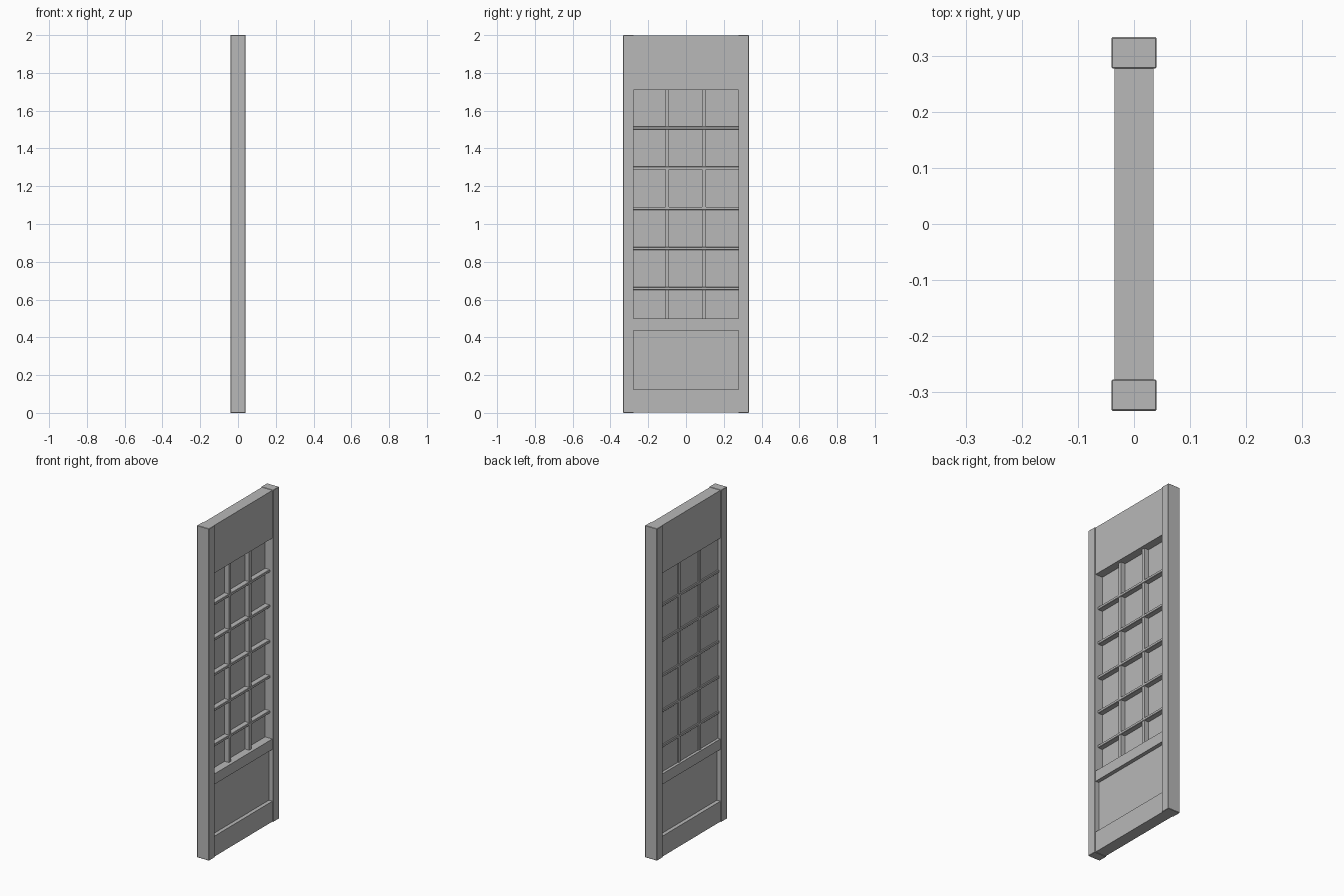
import bpy

cube = bpy.data.objects.get("Cube")
if cube:
    bpy.data.objects.remove(cube, do_unlink=True)

grey = bpy.data.materials.new("plain grey")
grey.use_nodes = True
colour = (0.48, 0.48, 0.48, 1)
grey.diffuse_color = colour
grey.node_tree.nodes["Principled BSDF"].inputs["Base Color"].default_value = colour


def box(name, x, y, z, bevel=0.0):
    """Box from (low, high) ranges on each axis, with an optional softened edge."""
    bpy.ops.mesh.primitive_cube_add(
        size=1, location=[sum(r) / 2 for r in (x, y, z)])
    ob = bpy.context.object
    ob.name = name
    ob.scale = [r[1] - r[0] for r in (x, y, z)]
    bpy.ops.object.transform_apply(location=False, rotation=False, scale=True)
    ob.data.materials.append(grey)
    if bevel:
        mod = ob.modifiers.new("soft edge", "BEVEL")
        mod.width = bevel
        mod.segments = 1
    return ob


STILE, RAIL = (-0.04, 0.04), (-0.035, 0.035)
INNER, OUTER = 0.277, 0.333
SPAN = (-INNER - 0.004, INNER + 0.004)
TOP_RAIL, LOCK_RAIL, KICK_RAIL = (1.71, 1.998), (0.5, 0.437), (0.002, 0.125)
LOCK_RAIL = LOCK_RAIL[::-1]

# Upright stiles on both sides
box("stile_back", STILE, (INNER, OUTER), (0, 2), 0.002)
box("stile_front", STILE, (-OUTER, -INNER), (0, 2), 0.002)

# Cross rails
box("top_rail", RAIL, SPAN, TOP_RAIL)
box("lock_rail", RAIL, SPAN, LOCK_RAIL)
box("bottom_rail", RAIL, SPAN, KICK_RAIL)

# Solid lower panel and the glazed sheet, set nearer one face
box("lower_panel", (-0.012, 0.012), SPAN, (KICK_RAIL[1] - 0.01, LOCK_RAIL[0] + 0.01))
box("glazing", (-0.018, -0.013), SPAN, (LOCK_RAIL[1] - 0.01, TOP_RAIL[0] + 0.01))

# Glazing bars
for i, y in enumerate((-0.099, 0.095)):
    box(f"upright_bar_{i + 1}", (-0.024, 0.015), (y - 0.01, y + 0.01),
        (LOCK_RAIL[1], TOP_RAIL[0]))
for i in range(5):
    z = 0.658 + i * 0.2125
    box(f"cross_bar_{i + 1}", (-0.026, 0.018), SPAN, (z - 0.008, z + 0.008), 0.002)
